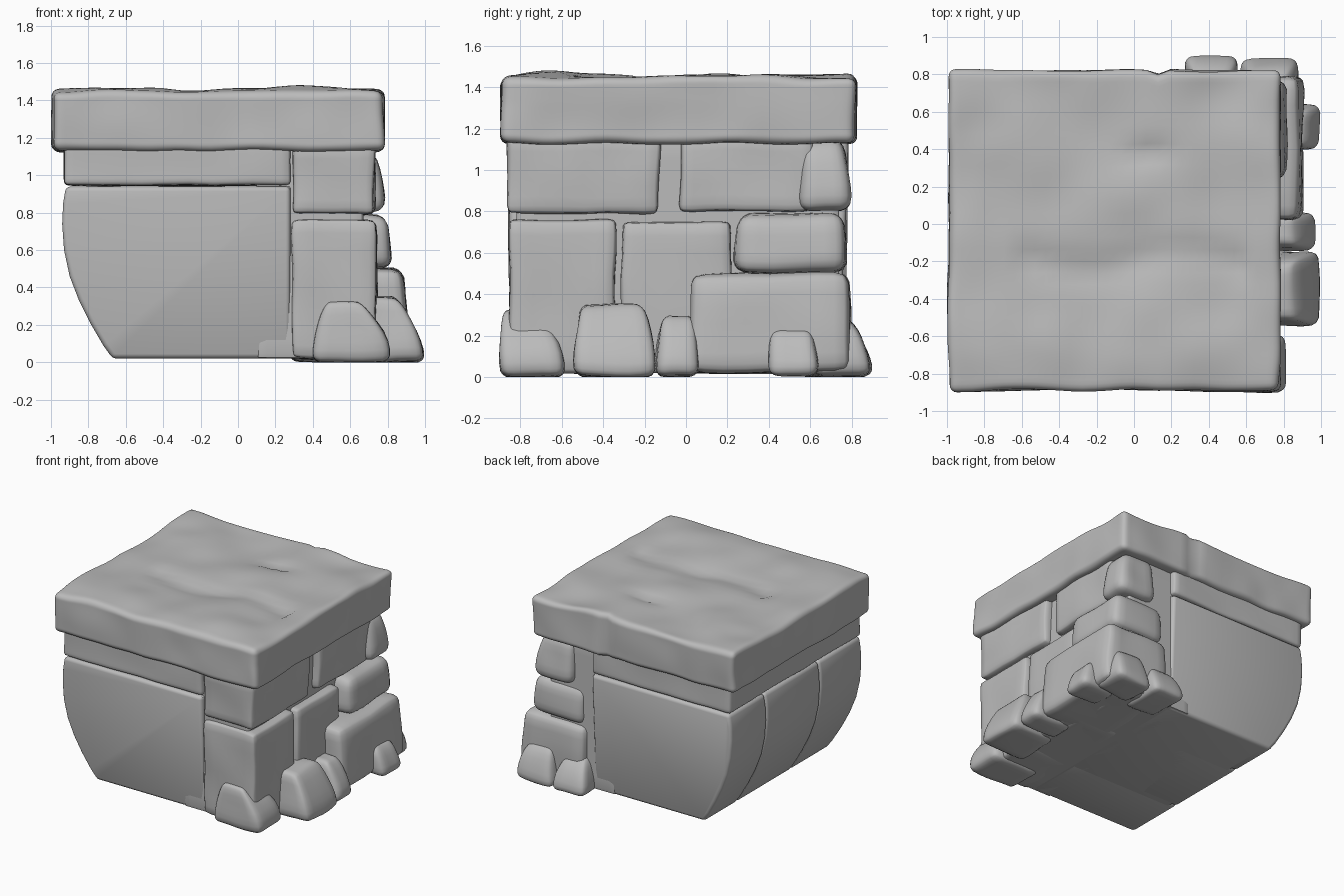
import bpy, bmesh, math
from mathutils import Vector, noise

if "Cube" in bpy.data.objects:
    bpy.data.objects.remove(bpy.data.objects["Cube"])

stone_mat = bpy.data.materials.new("grey stone")
stone_mat.use_nodes = True
GREY = (0.5, 0.5, 0.5, 1)
stone_mat.diffuse_color = GREY
stone_mat.node_tree.nodes["Principled BSDF"].inputs["Base Color"].default_value = GREY


def finish(bm, name, angle=50):
    bmesh.ops.recalc_face_normals(bm, faces=bm.faces)
    mesh = bpy.data.meshes.new(name)
    bm.to_mesh(mesh)
    bm.free()
    mesh.materials.append(stone_mat)
    obj = bpy.data.objects.new(name, mesh)
    bpy.context.collection.objects.link(obj)
    bpy.ops.object.select_all(action='DESELECT')
    obj.select_set(True)
    bpy.context.view_layer.objects.active = obj
    bpy.ops.object.shade_smooth_by_angle(angle=math.radians(angle))
    return obj


def stone(name, x, y, z, r=0.04, inset=(0, 0, 0, 0), wobble=0.012, cuts=9, shape=None):
    """Rounded block; inset pulls in the -x, +x, -y and +y sides at the top."""
    lo, hi = Vector((x[0], y[0], z[0])), Vector((x[1], y[1], z[1]))
    mid, half = (lo + hi) / 2, (hi - lo) / 2
    bm = bmesh.new()
    bmesh.ops.create_cube(bm, size=2)
    bmesh.ops.subdivide_edges(bm, edges=bm.edges, cuts=cuts, use_grid_fill=True)
    for v in bm.verts:
        # crowd the rows towards the edges, then round those edges
        p = Vector([math.sin(c * math.pi / 2) * h for c, h in zip(v.co, half)])
        core = Vector([max(r - h, min(h - r, c)) for c, h in zip(p, half)])
        out = p - core
        if out.length > 0:
            p = core + out.normalized() * r
        t = (p.z / half.z + 1) / 2
        u, w = (p.x / half.x + 1) / 2, (p.y / half.y + 1) / 2
        t2 = t * t
        p.x += t2 * (inset[0] * (1 - u) - inset[1] * u)
        p.y += t2 * (inset[2] * (1 - w) - inset[3] * w)
        p += mid
        p += noise.noise_vector(p * 4) * wobble
        if shape:
            shape(p, t)
        p.z = max(p.z, 0)
        v.co = p
    return finish(bm, name)


def prism(name, profile, y0, y1, bevel):
    """Extrude an x-z profile along y, with a narrower foot."""
    bm = bmesh.new()
    ends = []
    for y in (y0, y1):
        ends.append([bm.verts.new((x, y, z)) for x, z in profile])
    bm.faces.new(ends[0])
    bm.faces.new(ends[1])
    n = len(profile)
    for i in range(n):
        j = (i + 1) % n
        bm.faces.new((ends[0][i], ends[0][j], ends[1][j], ends[1][i]))
    bmesh.ops.recalc_face_normals(bm, faces=bm.faces)
    sharp = [e for e in bm.edges if e.calc_face_angle(0) > 0.6]
    bmesh.ops.bevel(bm, geom=sharp, offset=bevel, segments=3, profile=0.5, affect='EDGES')
    for v in bm.verts:
        drop = max(0, 1 - v.co.z / 0.7) ** 2 * 0.05
        if v.co.y < -0.7:
            v.co.y += drop
        elif v.co.y > 0.65:
            v.co.y -= drop
    return finish(bm, name, 40)


# Bellied wall: three courses of curved stone side by side
belly = [(0.28, 0.02), (-0.67, 0.02), (-0.72, 0.09), (-0.79, 0.21), (-0.85, 0.33),
         (-0.9, 0.46), (-0.93, 0.6), (-0.94, 0.74), (-0.935, 0.85), (-0.92, 0.94), (0.28, 0.94)]
inner = [(max(x, -0.94) + (0.04 if x < 0 else 0), z) for x, z in belly]
prism("wall_core", inner, -0.835, 0.755, 0.01)
prism("bellied_wall_front", belly, -0.86, -0.34, 0.025)
prism("bellied_wall_middle", belly, -0.34, 0.33, 0.025)
prism("bellied_wall_back", belly, 0.33, 0.78, 0.025)
# Flush panels hide the wall joints on the front and back
stone("upper_band", (-0.93, 0.28), (-0.86, 0.78), (0.945, 1.17), 0.03, wobble=0.008, cuts=14)

# Straight end wall
stone("end_core", (0.1, 0.67), (-0.82, 0.74), (0.02, 1.16), 0.02, wobble=0)
bricks = [
    ("upper_brick_front", (0.29, 0.73), (-0.86, -0.13), (0.79, 1.17)),
    ("upper_brick_back", (0.3, 0.73), (-0.03, 0.62), (0.8, 1.17)),
    ("lower_brick_front", (0.29, 0.74), (-0.85, -0.34), (0.02, 0.76)),
    ("lower_brick_middle", (0.3, 0.74), (-0.31, 0.22), (0.02, 0.75)),
]
for name, x, y, z in bricks:
    stone(name, x, y, z, 0.035, wobble=0.014)

# Protruding corner stones
stone("corner_stone_top", (0.45, 0.79), (0.54, 0.8), (0.8, 1.15), 0.07, (0, 0.08, 0.03, 0.04))
stone("corner_stone_middle", (0.36, 0.82), (0.23, 0.78), (0.5, 0.79), 0.07, (0, 0.03, 0.03, 0.02))
stone("corner_stone_low", (0.34, 0.91), (0.02, 0.79), (0.02, 0.5), 0.06, (0, 0.03, 0, 0))

# Loose stones round the foot
base_stones = [
    ((0.39, 0.82), (-0.9, -0.58), (0, 0.32), (0.08, 0.16, 0.02, 0.14)),
    ((0.6, 0.99), (-0.54, -0.15), (0, 0.35), (0, 0.14, 0.02, 0.06)),
    ((0.62, 0.97), (-0.15, 0.07), (0, 0.3), (0, 0.11, 0.03, 0.03)),
    ((0.7, 1.0), (0.39, 0.64), (0, 0.23), (0, 0.08, 0.03, 0.03)),
    ((0.57, 0.88), (0.6, 0.89), (0, 0.28), (0.05, 0.07, 0.04, 0.1)),
    ((0.27, 0.56), (0.55, 0.91), (0, 0.26), (0.06, 0.06, 0, 0.14)),
]
for i, (x, y, z, inset) in enumerate(base_stones):
    stone(f"base_stone_{i + 1}", x, y, z, 0.055, inset, 0.015)


# Heavy top slab with a weathered surface
def weather(p, t):
    if t > 0.5:
        k = (t - 0.5) * 2
        # broad swells, a worn step and a shallow pit
        p.z += k * 0.035 * noise.noise(Vector((p.x * 2.2, p.y * 2.2, 3)))
        step = -0.2 + 0.05 * math.sin(p.x * 6)
        p.z -= k * 0.02 * math.exp(-((p.y - step) / 0.07) ** 2) * (abs(p.x) < 0.6)
        p.z -= k * 0.03 * math.exp(-((p.x - 0.06) / 0.12) ** 2 - ((p.y - 0.38) / 0.05) ** 2)
    if p.y > 0.7:
        p.y -= 0.025 * math.exp(-((p.x - 0.12) / 0.03) ** 2)


stone("top_slab", (-0.99, 0.78), (-0.89, 0.82), (1.13, 1.45), 0.04, wobble=0.014, cuts=40, shape=weather)
